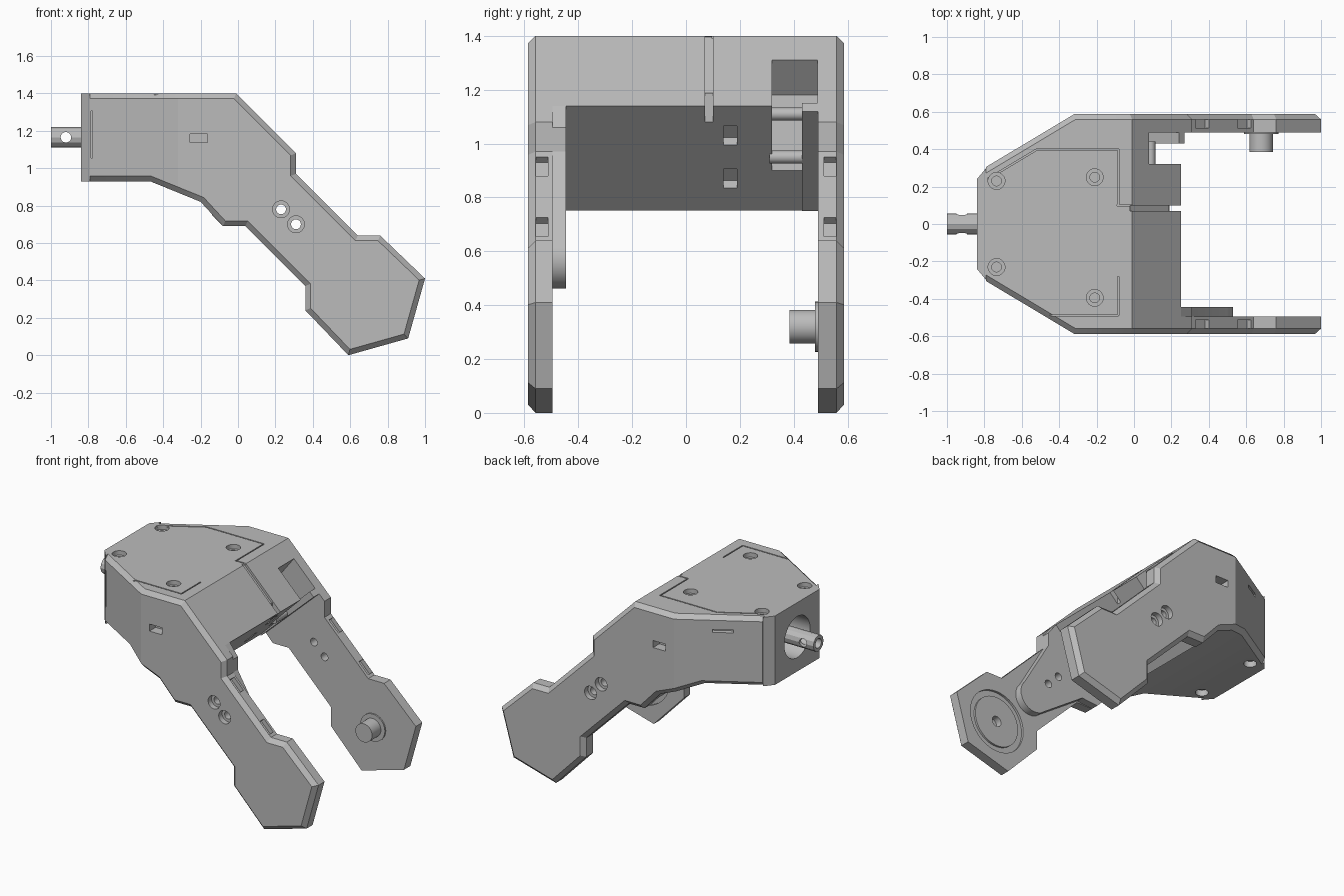
import bpy, bmesh, math
from mathutils import Matrix, Vector

if "Cube" in bpy.data.objects:
    bpy.data.objects.remove(bpy.data.objects["Cube"])

mat = bpy.data.materials.new("plain grey")
mat.use_nodes = True
mat.diffuse_color = (0.5, 0.5, 0.5, 1)
mat.node_tree.nodes["Principled BSDF"].inputs["Base Color"].default_value = (0.5, 0.5, 0.5, 1)


def finish(bm, name):
    bmesh.ops.recalc_face_normals(bm, faces=bm.faces)
    me = bpy.data.meshes.new(name)
    bm.to_mesh(me)
    bm.free()
    me.materials.append(mat)
    ob = bpy.data.objects.new(name, me)
    bpy.context.collection.objects.link(ob)
    return ob


def prism(name, pts, axis, lo, hi):
    """Extrude an outline along y (points are x,z) or z (points are x,y)."""
    bm = bmesh.new()
    place = (lambda a, b, t: (a, t, b)) if axis == "y" else (lambda a, b, t: (a, b, t))
    low = [bm.verts.new(place(a, b, lo)) for a, b in pts]
    high = [bm.verts.new(place(a, b, hi)) for a, b in pts]
    bm.faces.new(low)
    bm.faces.new(high)
    for i in range(len(pts)):
        j = (i + 1) % len(pts)
        bm.faces.new((low[i], low[j], high[j], high[i]))
    return finish(bm, name)


def box(name, centre, size, rot=0, axis="Y"):
    bm = bmesh.new()
    m = (Matrix.Translation(centre) @ Matrix.Rotation(math.radians(rot), 4, axis)
         @ Matrix.Diagonal((*size, 1)))
    bmesh.ops.create_cube(bm, size=1, matrix=m)
    return finish(bm, name)


def rod(name, start, end, r, sides=32):
    a, b = Vector(start), Vector(end)
    bm = bmesh.new()
    m = Matrix.Translation((a + b) / 2) @ (b - a).to_track_quat("Z", "Y").to_matrix().to_4x4()
    bmesh.ops.create_cone(bm, cap_ends=True, segments=sides, radius1=r, radius2=r,
                          depth=(b - a).length, matrix=m)
    return finish(bm, name)


def boolean(ob, tools, op="DIFFERENCE"):
    """Apply booleans in order and discard the cutters."""
    for t in tools:
        mod = ob.modifiers.new("cut", "BOOLEAN")
        mod.object, mod.operation, mod.solver = t, op, "EXACT"
        bpy.context.view_layer.update()
        ev = ob.evaluated_get(bpy.context.evaluated_depsgraph_get())
        me = bpy.data.meshes.new_from_object(ev)
        ob.modifiers.clear()
        ob.data = me
        bpy.data.objects.remove(t)


def smooth(ob):
    bpy.ops.object.select_all(action="DESELECT")
    ob.select_set(True)
    bpy.context.view_layer.objects.active = ob
    bpy.ops.object.shade_smooth_by_angle(angle=math.radians(25))


# Shell: side outline crossed with the tapered plan
side = [(-0.79, 1.4), (-0.01, 1.4), (0.31, 1.08), (0.31, 0.97), (0.64, 0.64), (0.76, 0.64),
        (1, 0.41), (0.91, 0.09), (0.59, 0), (0.36, 0.24), (0.36, 0.37), (0.04, 0.69),
        (-0.08, 0.69), (-0.2, 0.82), (-0.47, 0.93), (-0.79, 0.93)]
shell = prism("body_and_arms", side, "y", -0.587, 0.587)
plan = [(-0.9, 0.24), (-0.32, 0.587), (1.2, 0.7), (1.2, -0.7), (-0.32, -0.587), (-0.9, -0.24)]
boolean(shell, [prism("plan", plan, "z", -0.2, 1.6)], "INTERSECT")

# Chamfer where the outer walls meet the rim
bm = bmesh.new()
bm.from_mesh(shell.data)
bmesh.ops.dissolve_limit(bm, angle_limit=0.01, verts=bm.verts, edges=bm.edges)
wall = lambda f: abs(f.normal.y) > 0.4
rim = [e for e in bm.edges if len(e.link_faces) == 2
       and sum(wall(f) for f in e.link_faces) == 1
       and max(v.co.x for v in e.verts) > -0.75]
bmesh.ops.bevel(bm, geom=rim, offset=0.028, offset_type="OFFSET", segments=1, affect="EDGES")
bm.to_mesh(shell.data)
bm.free()

# Gap between the arms, bounded by a slanted underside
cuts = [prism("gap", [(-0.6, 0.29), (0.8, 1.69), (1.2, 1.69), (1.2, -0.2), (-0.6, -0.2)],
              "y", -0.495, 0.49)]
# Open bay beside the left arm, and slit in the sloping front
bay = [(0.08, 1.5), (0.08, 1.31), (-0.02, 1.18), (0.02, 0.8), (0.5, 0.8), (0.5, 1.5)]
cuts.append(prism("bay", bay, "y", 0.32, 0.489))
cuts.append(box("slit", (0.26, 0.085, 1.15), (0.14, 0.03, 0.4)))
cuts.append(box("slope_groove", (0.09, 0.085, 1.3), (0.3, 0.03, 0.03), 45))
# Square sockets in the slanted underside
for x in (0.14, -0.02):
    cuts.append(box("socket", (x, 0.165, x + 0.89), (0.08, 0.05, 0.1), 45))
# Screw wells in the lid and the underside
for x, y in ((-0.735, 0.23), (-0.735, -0.23), (-0.21, 0.25), (-0.21, -0.395)):
    cuts.append(rod("well", (x, y, 1.37), (x, y, 1.5), 0.045))
    cuts.append(rod("well_core", (x, y, 1.3), (x, y, 1.45), 0.026))
    if x < -0.5:
        cuts.append(rod("foot_well", (x, y, 0.8), (x, y, 0.97), 0.04))
# Lid seam
for s, edge in ((1, 0.4), (-1, 0.49)):
    cuts.append(box("seam_side", (-0.3, s * edge, 1.4), (0.43, 0.008, 0.02)))
    cuts.append(box("seam_taper", (-0.65, s * (edge - 0.08), 1.4), (0.31, 0.008, 0.02), s * 31, "Z"))
cuts.append(box("seam_front", (-0.085, 0.25, 1.4), (0.008, 0.3, 0.02)))
cuts.append(box("seam_front", (-0.085, -0.385, 1.4), (0.008, 0.21, 0.02)))
cuts.append(box("seam_short", (-0.05, 0.1, 1.4), (0.08, 0.008, 0.02)))
# Details shared by both sides
for s in (1, -1):
    cuts.append(box("window", (-0.21, s * 0.58, 1.16), (0.095, 0.12, 0.048)))
    for x, z in ((0.23, 0.78), (0.31, 0.7)):
        cuts.append(rod("arm_well", (x, s * 0.55, z), (x, s * 0.7, z), 0.045))
        cuts.append(rod("arm_hole", (x, s * 0.4, z), (x, s * 0.6, z), 0.026))
    for x in (0.365, 0.59):
        cuts.append(box("edge_slot", (x, s * 0.535, 1.28 - x), (0.1, 0.046, 0.06), 45))
cuts.append(box("rear_slit", (-0.58, 0.43, 1.3), (0.13, 0.06, 0.02), 31, "Z"))
cuts.append(box("front_slit", (-0.783, -0.31, 1.18), (0.008, 0.06, 0.25)))
# Round track inside the right arm, and the cavity for the rear tube
hub = (0.68, 0.32)
at = lambda y: (hub[0], y, hub[1])
cuts.append(rod("track", at(-0.51), at(-0.45), 0.21, 64))
cuts.append(rod("axle_hole", at(-0.54), at(-0.45), 0.035))
cuts.append(rod("cavity", (-0.9, 0, 1.165), (-0.6, 0, 1.165), 0.14, 48))
boolean(shell, cuts)
smooth(shell)

# Rear end plate
end = prism("end_plate", [(-0.84, 0.24), (-0.79, 0.3), (-0.79, -0.3), (-0.84, -0.24)], "z", 0.93, 1.4)
boolean(end, [rod("opening", (-0.9, 0, 1.165), (-0.7, 0, 1.165), 0.14, 48)])
smooth(end)

# Rear tube with cross pin hole
tube = rod("rear_tube", (-1, 0, 1.165), (-0.58, 0, 1.165), 0.055, 12)
boolean(tube, [rod("bore", (-1.1, 0, 1.165), (-0.85, 0, 1.165), 0.032),
               rod("pin_hole", (-0.92, -0.2, 1.165), (-0.92, 0.2, 1.165), 0.028)])
smooth(tube)

# Hinge parts
disc = rod("hinge_disc", at(-0.52), at(-0.497), 0.17, 64)
boolean(disc, [rod("disc_hole", at(-0.6), at(-0.4), 0.035)])
smooth(disc)
smooth(rod("peg", at(0.385), at(0.5), 0.063))
smooth(rod("peg_flange", at(0.48), at(0.5), 0.093))

# Rounded reinforcing plate inside the right arm
tip = [(0.42 + 0.11 * math.cos(a), 0.57 + 0.11 * math.sin(a))
       for a in (math.radians(45 - 18 * i) for i in range(11))]
plate = prism("arm_plate", [(-0.14, 0.75), (0.25, 1.14), (0.31, 1.06), (0.31, 0.97)] + tip + [(0.04, 0.7), (-0.08, 0.69)],
              "y", -0.5, -0.445)
boolean(plate, [rod("plate_hole", (x, -0.6, z), (x, -0.4, z), 0.026)
                for x, z in ((0.23, 0.78), (0.31, 0.7))])
smooth(plate)

# Bay fittings: two pins and a strut beside the left arm
for x, z in ((0.09, 1.11), (0.05, 0.95)):
    smooth(rod("bay_pin", (x, 0.31, z), (x, 0.44, z), 0.024, 16))
prism("bay_strut", [(-0.13, 0.75), (0.27, 1.12), (0.24, 1.15), (-0.14, 0.79)], "y", 0.43, 0.495)
